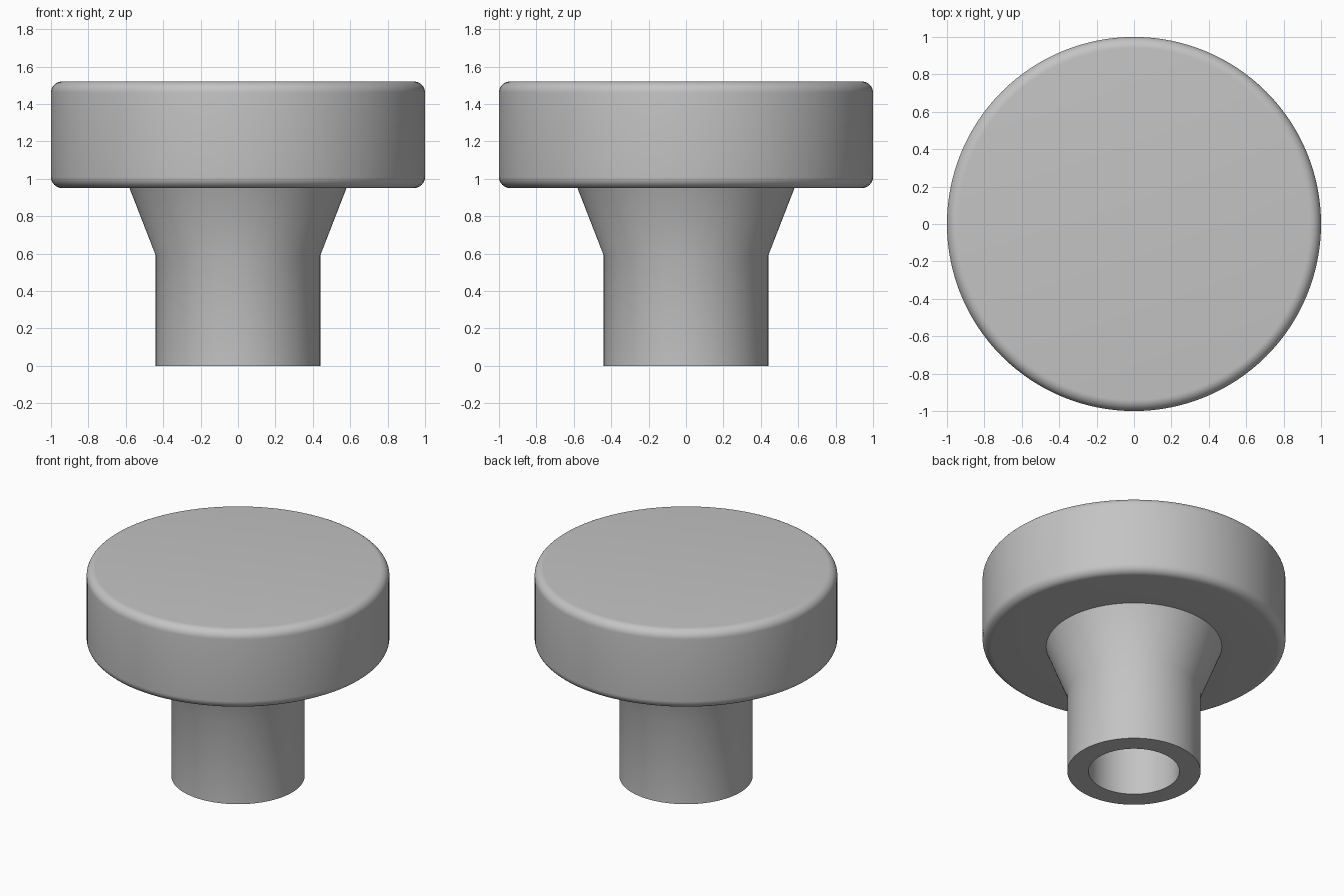
import bpy, math

cube = bpy.data.objects.get("Cube")
if cube:
    bpy.data.objects.remove(cube, do_unlink=True)

SEGMENTS = 128

grey = bpy.data.materials.new("plain_grey")
grey.use_nodes = True
colour = (0.55, 0.55, 0.55, 1)
grey.diffuse_color = colour
grey.node_tree.nodes["Principled BSDF"].inputs["Base Color"].default_value = colour


def lathe(name, profile):
    """Spin an (radius, height) outline around z; radius 0 becomes a single pole."""
    verts, rings, faces = [], [], []
    for r, z in profile:
        count = SEGMENTS if r > 0 else 1
        rings.append([len(verts) + i for i in range(count)])
        for i in range(count):
            a = math.tau * i / SEGMENTS
            verts.append((r * math.cos(a), r * math.sin(a), z))
    for low, high in zip(rings, rings[1:]):
        for i in range(SEGMENTS):
            j = (i + 1) % SEGMENTS
            if len(low) == 1:
                faces.append((low[0], high[j], high[i]))
            elif len(high) == 1:
                faces.append((low[i], low[j], high[0]))
            else:
                faces.append((low[i], low[j], high[j], high[i]))
    mesh = bpy.data.meshes.new(name)
    mesh.from_pydata(verts, [], faces)
    mesh.materials.append(grey)
    obj = bpy.data.objects.new(name, mesh)
    bpy.context.collection.objects.link(obj)
    bpy.ops.object.select_all(action="DESELECT")
    obj.select_set(True)
    bpy.context.view_layer.objects.active = obj
    bpy.ops.object.shade_smooth_by_angle(angle=math.radians(35))
    return obj


def fillet(r, z, radius, start, steps=8):
    """Quarter-circle points around a centre, from the start angle in degrees."""
    angles = [math.radians(start + 90 * i / steps) for i in range(steps + 1)]
    return [(r + radius * math.cos(a), z + radius * math.sin(a)) for a in angles]


BOTTOM, TOP, ROUND = 0.95, 1.52, 0.06
NECK, BORE, BORE_TOP = 0.58, 0.3, 0.8

# Whole knob outline: blind bore, stem, flared neck, then the rounded disc
outline = [(0, BORE_TOP), (BORE, BORE_TOP), (BORE, 0),
           (0.44, 0), (0.44, 0.59), (NECK, BOTTOM)]
outline += fillet(1 - ROUND, BOTTOM + ROUND, ROUND, -90)
outline += fillet(1 - ROUND, TOP - ROUND, ROUND, 0)
outline += [(0, TOP)]
lathe("knob", outline)
